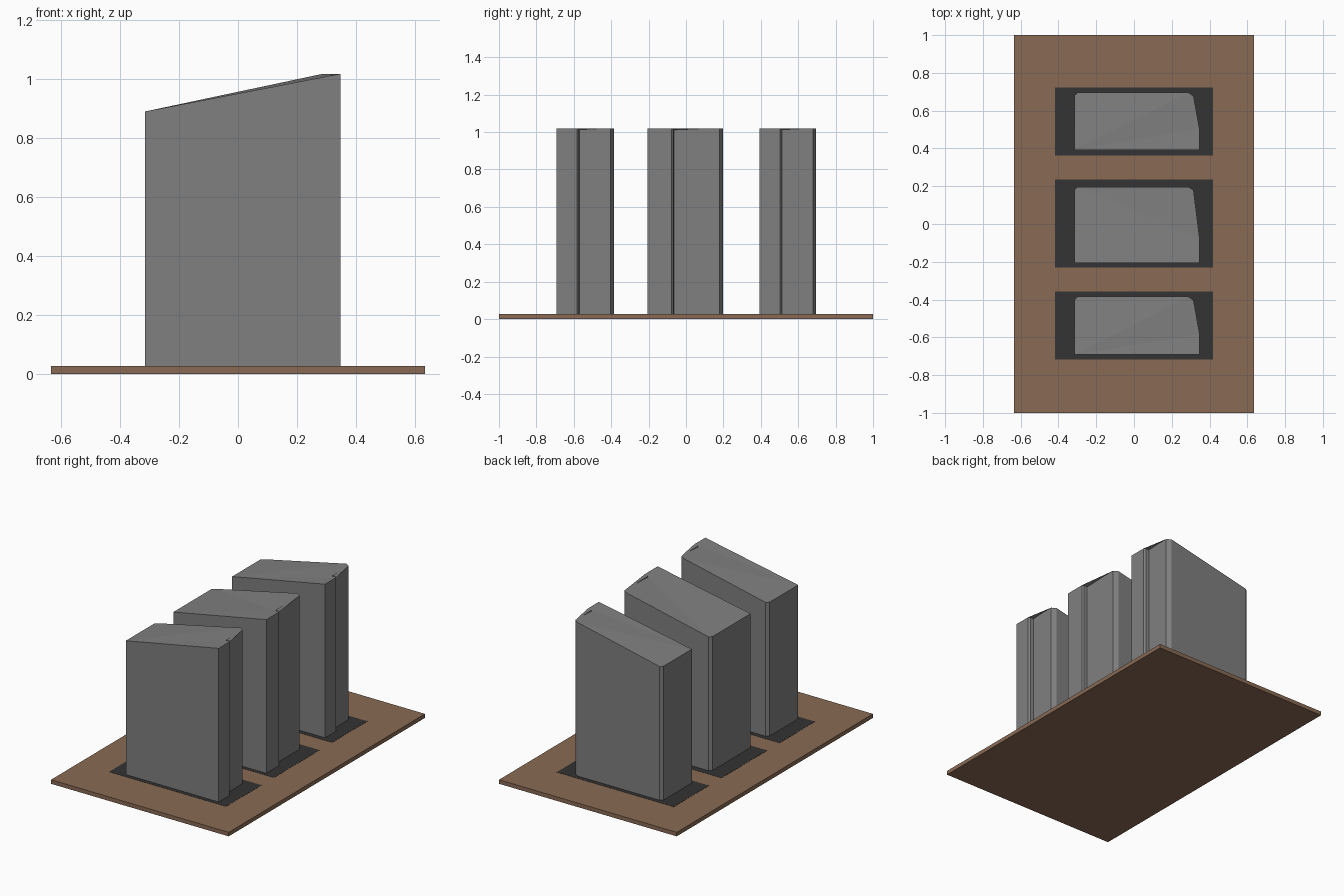
import bpy, bmesh

if "Cube" in bpy.data.objects:
    bpy.data.objects.remove(bpy.data.objects["Cube"])


def material(name, rgb):
    m = bpy.data.materials.new(name)
    m.diffuse_color = (*rgb, 1)
    m.use_nodes = True
    m.node_tree.nodes["Principled BSDF"].inputs["Base Color"].default_value = m.diffuse_color
    return m


BROWN = material("brown", (0.254, 0.147, 0.089))
GREY = material("mid grey", (0.216, 0.216, 0.216))
DARK = material("dark grey", (0.033, 0.033, 0.033))
RIM = material("near black", (0.014, 0.015, 0.015))

BASE_TOP = 0.026
LOW, HIGH = 0.89, 1.018      # roof heights on the left and right


def finish(bm, name, *mats):
    bmesh.ops.recalc_face_normals(bm, faces=bm.faces)
    me = bpy.data.meshes.new(name)
    bm.to_mesh(me)
    bm.free()
    for m in mats:
        me.materials.append(m)
    ob = bpy.data.objects.new(name, me)
    bpy.context.collection.objects.link(ob)


def prism(outline, z0, top):
    """Closed prism over a plan outline; top(x) gives the roof height."""
    bm = bmesh.new()
    lo = [bm.verts.new((x, y, z0)) for x, y in outline]
    hi = [bm.verts.new((x, y, top(x))) for x, y in outline]
    n = len(outline)
    bm.faces.new(lo[::-1])
    roof = bm.faces.new(hi)
    for i in range(n):
        j = (i + 1) % n
        bm.faces.new((lo[i], lo[j], hi[j], hi[i]))
    return bm, roof


def rect(x0, x1, y0, y1):
    return [(x0, y0), (x1, y0), (x1, y1), (x0, y1)]


# base board
bm, _ = prism(rect(-0.634, 0.634, -1, 1), 0, lambda x: BASE_TOP)
finish(bm, "base_board", BROWN)


def pad(name, y0, y1):
    # thin dark plate with an inset border
    bm, roof = prism(rect(-0.418, 0.417, y0, y1), BASE_TOP - 0.002,
                     lambda x: BASE_TOP + 0.001)
    bmesh.ops.inset_region(bm, faces=[roof], thickness=0.012)
    for f in bm.faces:
        f.material_index = 0 if f is roof else 1
    finish(bm, name, DARK, RIM)


def tower(name, y0, y1, notch):
    # block with a stepped right side, chamfered back corners, slanted roof
    plan = [(-0.316, y0), (0.347, y0), (0.347, notch - 0.01),
            (0.337, notch), (0.315, notch + 0.002), (0.315, y1 - 0.018),
            (0.288, y1), (-0.298, y1), (-0.316, y1 - 0.016)]
    bm, roof = prism(plan, BASE_TOP - 0.002,
                     lambda x: HIGH if x > 0 else LOW)
    bmesh.ops.triangulate(bm, faces=[roof])
    finish(bm, name, GREY)


# three towers: pad span, tower span, notch position
for label, p0, p1, t0, t1, notch in [
        ("front", -0.717, -0.357, -0.692, -0.385, -0.572),
        ("middle", -0.230, 0.235, -0.207, 0.197, -0.067),
        ("back", 0.363, 0.722, 0.392, 0.696, 0.512)]:
    pad(label + "_pad", p0, p1)
    tower(label + "_tower", t0, t1, notch)
